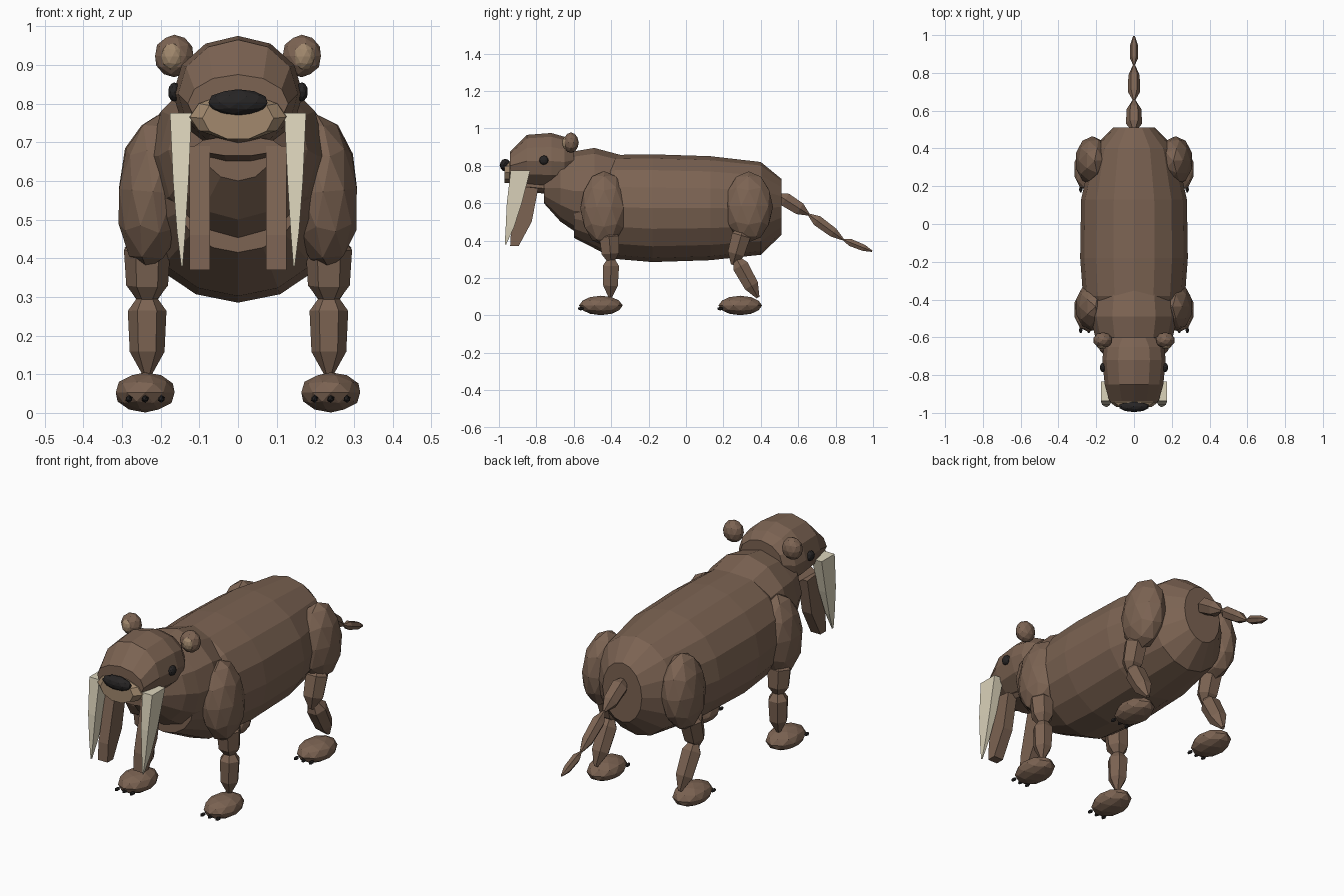
import bpy, bmesh, math
from mathutils import Vector, Matrix

if "Cube" in bpy.data.objects:
    bpy.data.objects.remove(bpy.data.objects["Cube"])


def material(name, rgb):
    m = bpy.data.materials.new(name)
    m.diffuse_color = (*rgb, 1)
    m.use_nodes = True
    m.node_tree.nodes["Principled BSDF"].inputs["Base Color"].default_value = m.diffuse_color
    return m


FUR = material("brown_fur", (0.20, 0.125, 0.085))
TAN = material("tan_skin", (0.36, 0.25, 0.155))
IVORY = material("ivory", (0.72, 0.66, 0.50))
BLACK = material("black", (0.02, 0.018, 0.018))
X, Y, Z = Vector((1, 0, 0)), Vector((0, 1, 0)), Vector((0, 0, 1))


def finish(name, bm, mat):
    bmesh.ops.recalc_face_normals(bm, faces=bm.faces)
    me = bpy.data.meshes.new(name)
    bm.to_mesh(me)
    bm.free()
    me.materials.append(mat)
    ob = bpy.data.objects.new(name, me)
    bpy.context.collection.objects.link(ob)
    return ob


def loft(name, rings, n, mat=FUR, u=X, v=Z, phase=0.0):
    """Skin elliptical rings (centre, ru, rv) with capped ends."""
    bm = bmesh.new()
    loops = []
    for c, ru, rv in rings:
        angles = [phase + math.tau * i / n for i in range(n)]
        loops.append([bm.verts.new(Vector(c) + u * ru * math.cos(a) + v * rv * math.sin(a))
                      for a in angles])
    for a, b in zip(loops, loops[1:]):
        for i in range(n):
            j = (i + 1) % n
            bm.faces.new((a[i], a[j], b[j], b[i]))
    bm.faces.new(loops[0])
    bm.faces.new(loops[-1])
    return finish(name, bm, mat)


def loft_y(name, rings, n, mat=FUR):
    return loft(name, [((0, y, z), rx, rz) for y, z, rx, rz in rings], n, mat)


def spindle(name, p0, p1, r, n=6):
    """Limb segment that tapers at both ends."""
    p0, p1 = Vector(p0), Vector(p1)
    v = (p1 - p0).normalized().cross(X)
    rings = [(p0.lerp(p1, t), r * k, r * k)
             for t, k in ((0, 0.2), (0.25, 1), (0.72, 0.9), (1, 0.2))]
    return loft(name, rings, n, FUR, X, v)


def ball(name, c, size, mat=FUR, tilt=0.0, sub=2):
    bm = bmesh.new()
    mx = (Matrix.Translation(c) @ Matrix.Rotation(tilt, 4, 'Y')
          @ Matrix.Diagonal((*size, 1)))
    bmesh.ops.create_icosphere(bm, subdivisions=sub, radius=1, matrix=mx)
    return finish(name, bm, mat)


def prism(name, profile, x0, x1, mat=FUR):
    """Side-view (y, z) outline extruded across x."""
    bm = bmesh.new()
    face = bm.faces.new([bm.verts.new((x0, y, z)) for y, z in profile])
    ext = bmesh.ops.extrude_face_region(bm, geom=[face])
    verts = [e for e in ext["geom"] if isinstance(e, bmesh.types.BMVert)]
    bmesh.ops.translate(bm, verts=verts, vec=(x1 - x0, 0, 0))
    return finish(name, bm, mat)


# Torso and neck
loft_y("body", [(-0.60, 0.58, 0.17, 0.165), (-0.38, 0.58, 0.27, 0.278),
                (-0.18, 0.573, 0.285, 0.288), (0.13, 0.573, 0.28, 0.278),
                (0.40, 0.572, 0.22, 0.248), (0.51, 0.58, 0.11, 0.15)], 16)
loft_y("neck", [(-0.76, 0.68, 0.09, 0.08), (-0.67, 0.68, 0.18, 0.18),
                (-0.60, 0.665, 0.205, 0.212), (-0.49, 0.665, 0.23, 0.23),
                (-0.34, 0.635, 0.21, 0.22)], 12)

# Head, muzzle and jaw
loft_y("head", [(-0.60, 0.83, 0.12, 0.095), (-0.65, 0.82, 0.16, 0.135),
                (-0.72, 0.825, 0.168, 0.15), (-0.85, 0.825, 0.155, 0.14),
                (-0.94, 0.80, 0.13, 0.075)], 12)
loft_y("muzzle", [(-0.84, 0.775, 0.14, 0.02), (-0.945, 0.765, 0.125, 0.06),
                  (-0.97, 0.762, 0.092, 0.056)], 10, TAN)
loft_y("jaw", [(-0.72, 0.675, 0.09, 0.03), (-0.88, 0.69, 0.112, 0.026)], 10)
ball("nose", (0, -0.966, 0.803), (0.08, 0.03, 0.034), BLACK)

# Tail
tail = [(0, 0.49, 0.645), (0, 0.655, 0.54), (0, 0.84, 0.405), (0, 0.995, 0.343)]
for i, r in enumerate((0.043, 0.033, 0.022)):
    spindle(f"tail_{i + 1}", tail[i], tail[i + 1], r)

for s, side in ((-1, "right"), (1, "left")):
    # Face details
    ball(f"{side}_eye", (s * 0.165, -0.76, 0.83), (0.016, 0.025, 0.025), BLACK)
    ball(f"{side}_ear", (s * 0.165, -0.615, 0.923), (0.052, 0.042, 0.055))
    ball(f"{side}_inner_ear", (s * 0.17, -0.638, 0.922), (0.03, 0.025, 0.037), TAN)

    # Long upper tooth, square in section
    k = math.sqrt(2)
    loft(f"{side}_tusk", [((s * x, y, z), rx * k, ry * k) for x, y, z, rx, ry in (
        (0.148, -0.885, 0.775, 0.028, 0.052), (0.148, -0.918, 0.60, 0.02, 0.04),
        (0.147, -0.942, 0.47, 0.011, 0.022), (0.145, -0.965, 0.38, 0.002, 0.004))],
        4, IVORY, X, Y, math.pi / 4)

    # Hanging lower flap behind the tooth
    prism(f"{side}_jaw_flap", [(-0.88, 0.69), (-0.79, 0.68), (-0.825, 0.50),
                               (-0.895, 0.37), (-0.94, 0.37), (-0.935, 0.46)],
          s * 0.072, s * 0.126)

    # Shoulder and hip
    ball(f"{side}_shoulder", (s * 0.22, -0.438, 0.572), (0.092, 0.127, 0.2), FUR, s * -0.08)
    ball(f"{side}_hip", (s * 0.22, 0.335, 0.58), (0.092, 0.13, 0.19), FUR, s * -0.06)

    # Legs
    spindle(f"{side}_front_upper_leg", (s * 0.235, -0.415, 0.47), (s * 0.235, -0.40, 0.275), 0.06)
    spindle(f"{side}_front_lower_leg", (s * 0.235, -0.40, 0.32), (s * 0.235, -0.405, 0.095), 0.05)
    spindle(f"{side}_hind_upper_leg", (s * 0.235, 0.31, 0.48), (s * 0.235, 0.25, 0.27), 0.058)
    spindle(f"{side}_hind_lower_leg", (s * 0.235, 0.26, 0.32), (s * 0.235, 0.385, 0.095), 0.05)

    # Paws with three claws each
    for end, y in (("front", -0.455), ("hind", 0.29)):
        ball(f"{side}_{end}_paw", (s * 0.24, y, 0.053), (0.08, 0.117, 0.052))
        for i in (-1, 0, 1):
            ball(f"{side}_{end}_claw_{i + 2}", (s * 0.24 + i * 0.042, y - 0.107, 0.036),
                 (0.01, 0.018, 0.01), BLACK, sub=1)
